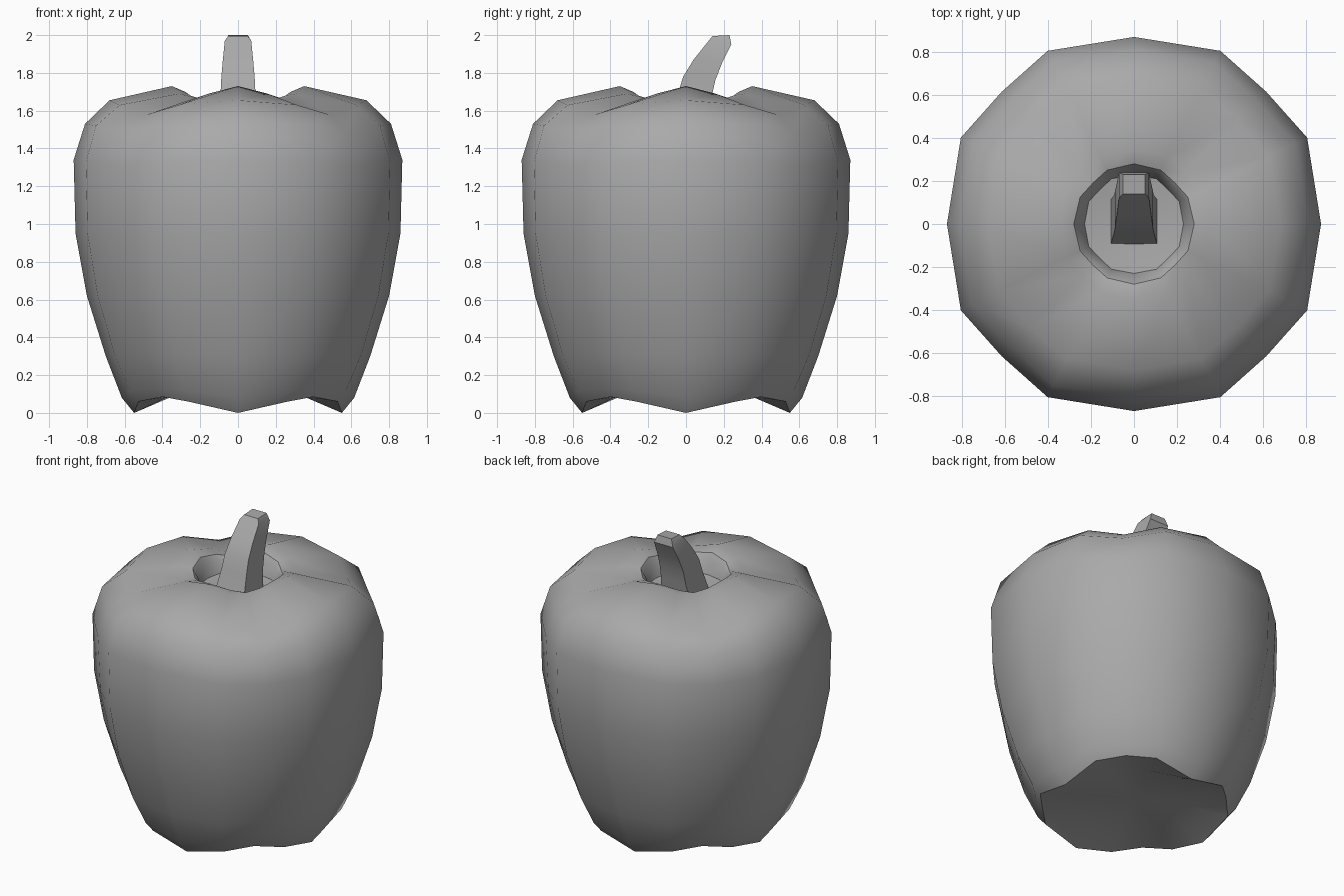
import bpy, bmesh, math

cube = bpy.data.objects.get("Cube")
if cube:
    bpy.data.objects.remove(cube, do_unlink=True)

grey = bpy.data.materials.new("plain grey")
grey.use_nodes = True
colour = (0.4, 0.4, 0.4, 1)
grey.diffuse_color = colour
grey.node_tree.nodes["Principled BSDF"].inputs["Base Color"].default_value = colour


def loft(name, rings, smooth_angle):
    """Skin a stack of equal-length rings and cap both ends."""
    bm = bmesh.new()
    loops = [[bm.verts.new(p) for p in ring] for ring in rings]
    n = len(loops[0])
    for low, high in zip(loops, loops[1:]):
        for i in range(n):
            j = (i + 1) % n
            bm.faces.new((low[i], low[j], high[j], high[i]))
    bm.faces.new(loops[0][::-1])
    bm.faces.new(loops[-1])
    bmesh.ops.recalc_face_normals(bm, faces=bm.faces)
    mesh = bpy.data.meshes.new(name)
    bm.to_mesh(mesh)
    bm.free()
    mesh.materials.append(grey)
    ob = bpy.data.objects.new(name, mesh)
    bpy.context.collection.objects.link(ob)
    bpy.ops.object.select_all(action="DESELECT")
    ob.select_set(True)
    bpy.context.view_layer.objects.active = ob
    bpy.ops.object.shade_smooth_by_angle(angle=math.radians(smooth_angle))
    return ob


def lobed_ring(lobe, shoulder, groove):
    """Four lobes with grooves on the diagonals, from three (radius, height) pairs."""
    ring = []
    for quarter in range(4):
        for degrees, (r, z) in ((0, lobe), (26.5, shoulder), (45, groove), (63.5, shoulder)):
            a = math.radians(degrees + 90 * quarter)
            ring.append((r * math.cos(a), r * math.sin(a), z))
    return ring


# Body: underside, four-lobed wall, crown and stem hollow
body_profile = [
    ((0.10, 0.10), (0.10, 0.10), (0.10, 0.10)),
    ((0.38, 0.08), (0.38, 0.09), (0.38, 0.10)),
    ((0.55, 0.00), (0.59, 0.06), (0.565, 0.085)),
    ((0.615, 0.08), (0.64, 0.12), (0.60, 0.13)),
    ((0.70, 0.30), (0.73, 0.31), (0.69, 0.31)),
    ((0.80, 0.62), (0.83, 0.62), (0.79, 0.62)),
    ((0.86, 0.95), (0.89, 0.95), (0.855, 0.95)),
    ((0.87, 1.34), (0.90, 1.33), (0.87, 1.31)),
    ((0.81, 1.53), (0.84, 1.52), (0.81, 1.48)),
    ((0.68, 1.655), (0.70, 1.63), (0.68, 1.58)),
    ((0.35, 1.73), (0.35, 1.69), (0.34, 1.65)),
    ((0.28, 1.70), (0.28, 1.68), (0.27, 1.66)),
    ((0.255, 1.65), (0.26, 1.65), (0.245, 1.65)),
    ((0.23, 1.57), (0.235, 1.57), (0.225, 1.57)),
    ((0.08, 1.55), (0.08, 1.55), (0.08, 1.55)),
]
loft("pepper_body", [lobed_ring(*row) for row in body_profile], 35)

# Stem: square section leaning backward; half width, front (y, z), back (y, z)
stem_sections = [
    (0.11, (-0.10, 1.53), (0.11, 1.53)),
    (0.092, (-0.04, 1.70), (0.135, 1.67)),
    (0.088, (-0.015, 1.78), (0.155, 1.76)),
    (0.08, (0.04, 1.87), (0.19, 1.85)),
    (0.07, (0.12, 1.97), (0.24, 1.95)),
    (0.052, (0.14, 1.995), (0.23, 2.0)),
]
loft("stem", [[(-w, f[0], f[1]), (w, f[0], f[1]), (w, b[0], b[1]), (-w, b[0], b[1])]
              for w, f, b in stem_sections], 35)
